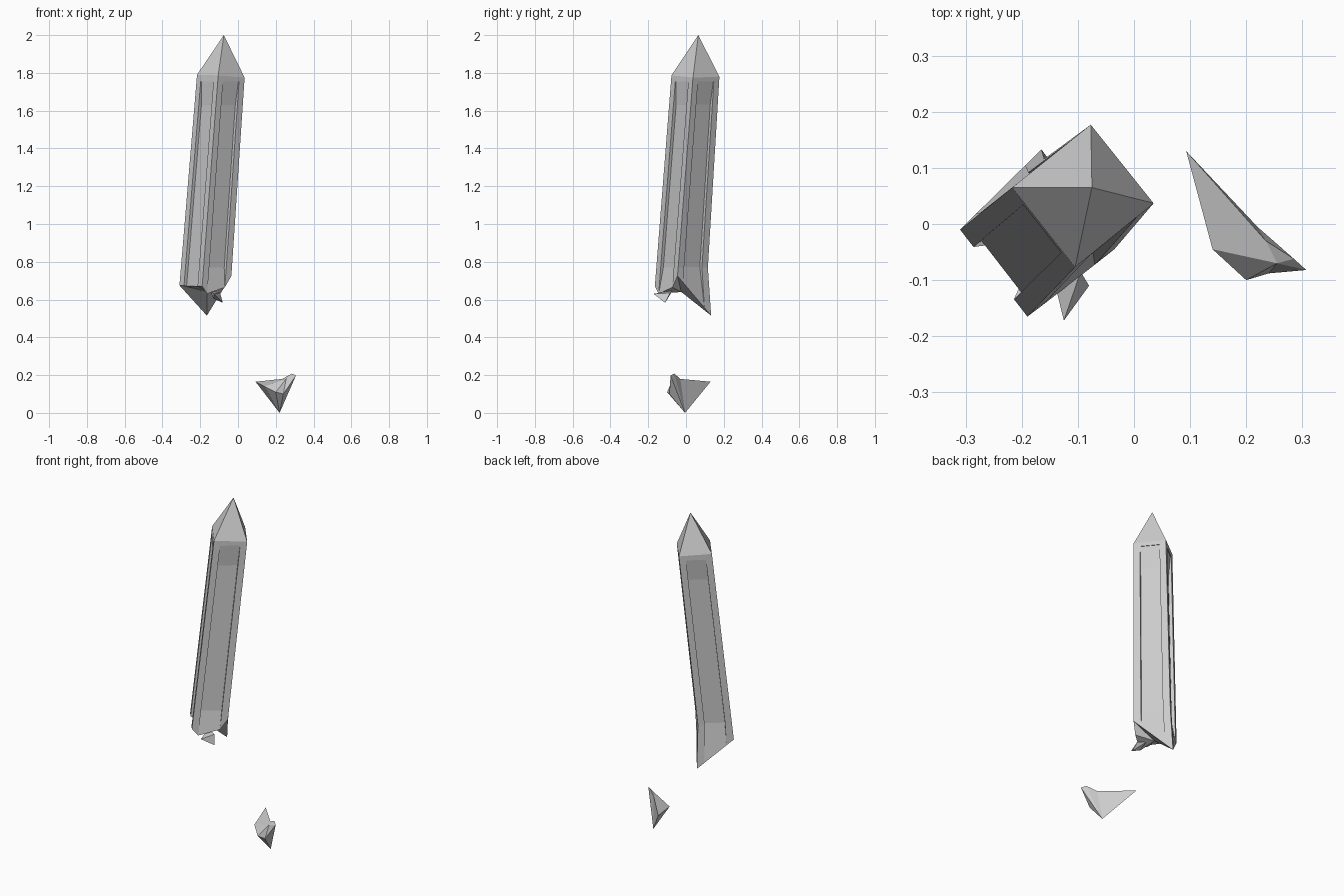
import bpy, bmesh
from mathutils import Vector as V

if "Cube" in bpy.data.objects:
    bpy.data.objects.remove(bpy.data.objects["Cube"])


def finish(name, bm):
    bmesh.ops.remove_doubles(bm, verts=bm.verts, dist=0.0005)
    bmesh.ops.recalc_face_normals(bm, faces=bm.faces)
    me = bpy.data.meshes.new(name)
    bm.to_mesh(me)
    bm.free()
    ob = bpy.data.objects.new(name, me)
    bpy.context.collection.objects.link(ob)
    return ob


def solid(name, pts, faces=None):
    bm = bmesh.new()
    vs = [bm.verts.new(p) for p in pts]
    if faces:
        for f in faces:
            bm.faces.new([vs[i] for i in f])
    else:
        bmesh.ops.convex_hull(bm, input=vs)
    return finish(name, bm)


# leaning four-sided shaft: corner edges from shoulder to broken end
APEX = V((-0.075, 0.065, 2.0))
TOP = [V(p) for p in ((-0.217, 0.065, 1.79), (-0.105, -0.077, 1.787),
                      (0.035, 0.037, 1.775), (-0.077, 0.177, 1.78))]
END = [V(p) for p in ((-0.31, -0.01, 0.675), (-0.19, -0.165, 0.67),
                      (-0.035, -0.045, 0.725), (-0.175, 0.105, 0.59))]
AXIS = (sum(TOP, V()) - sum(END, V())).normalized()
TIP = V((-0.165, 0.133, 0.515))
DEPTH = 0.018
DIP = (0.0, 0.05, 0.0, 0.0)          # extra drop of the break on each side
OPEN = (1, 0, 0, 0)                  # panel runs out through the break


def ring(corners, depths, dips=(0, 0, 0, 0)):
    """Cross-section with one recessed panel per side."""
    out = []
    for i in range(4):
        a, b = corners[i], corners[(i + 1) % 4]
        inward = AXIS.cross(b - a).normalized() * DEPTH * depths[i]
        if inward.dot(sum(corners, V()) / 4 - a) < 0:
            inward = -inward
        drop = AXIS * -dips[i]
        f0, f1 = a.lerp(b, 0.2) + drop, a.lerp(b, 0.8) + drop
        out += [a, f0, f0 + inward, f1 + inward, f1]
    return out


def at(z):
    return [t.lerp(e, (t.z - z) / (t.z - e.z)) for t, e in zip(TOP, END)]


full, flat = (1,) * 4, (0,) * 4
broken = END[:3] + [TIP]
levels = [ring(TOP, flat), ring(at(1.755), flat),
          ring(at(1.755), (0.25,) * 4), ring(at(1.63), full),
          ring(at(0.77), full), ring(broken, OPEN, DIP)]
bm = bmesh.new()
rows = [[bm.verts.new(p) for p in lv] for lv in levels]
for r0, r1 in zip(rows, rows[1:]):
    for i in range(20):
        j = (i + 1) % 20
        bm.faces.new((r0[i], r0[j], r1[j], r1[i]))
# pointed cap and jagged underside
apex = bm.verts.new(APEX)
core = bm.verts.new((-0.165, -0.025, 0.64))
for i in range(20):
    j = (i + 1) % 20
    bm.faces.new((rows[0][j], rows[0][i], apex))
    bm.faces.new((rows[-1][i], rows[-1][j], core))
finish("leaning_shaft", bm)

# splinter hanging from the broken end
solid("hanging_splinter", [(-0.125, -0.172, 0.63), (-0.08, -0.11, 0.583),
                           (-0.15, -0.07, 0.65), (-0.095, -0.085, 0.635),
                           (-0.13, -0.11, 0.605)])

# loose fragment on the ground
solid("loose_fragment",
      [(0.093, 0.13, 0.165), (0.14, -0.045, 0.14), (0.2, -0.1, 0.11),
       (0.24, -0.088, 0.10), (0.307, -0.082, 0.198), (0.285, -0.062, 0.208),
       (0.22, -0.005, 0.0), (0.235, -0.03, 0.18), (0.255, -0.07, 0.18)],
      [(0, 1, 8, 7), (1, 2, 8), (2, 3, 8), (3, 4, 8), (4, 5, 8), (5, 7, 8),
       (0, 6, 1), (1, 6, 2), (2, 6, 3), (3, 6, 4), (4, 6, 5), (5, 6, 7),
       (0, 7, 6)])
